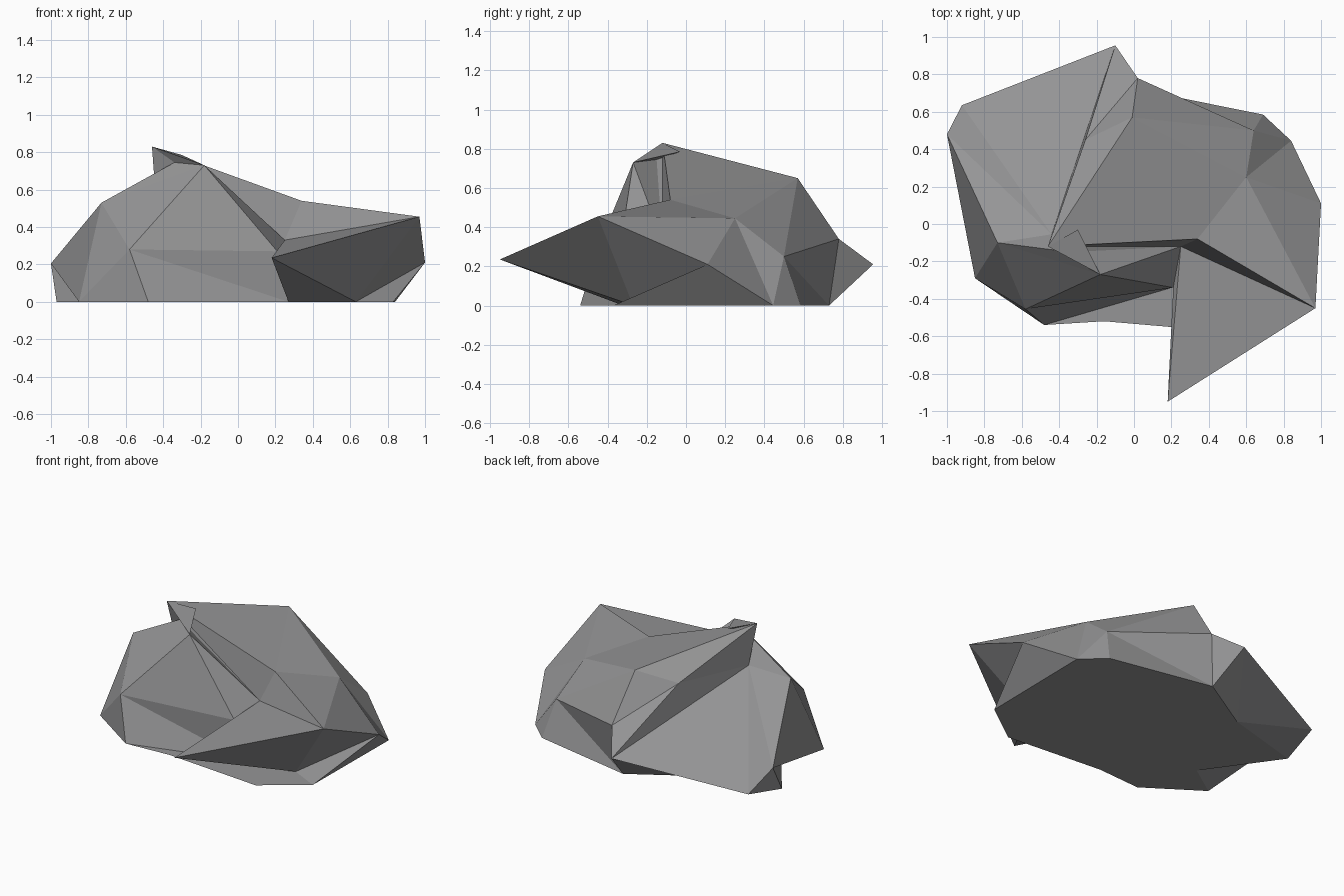
import bpy
import bmesh
from mathutils import Vector

cube = bpy.data.objects.get("Cube")
if cube:
    bpy.data.objects.remove(cube, do_unlink=True)

# One stone colour
stone = bpy.data.materials.new("stone_grey")
stone.use_nodes = True
grey = (0.30, 0.30, 0.305, 1.0)
stone.diffuse_color = grey
stone.node_tree.nodes["Principled BSDF"].inputs["Base Color"].default_value = grey

# Corners of the ground outline (x, y), in order around the rock
ground = dict(
    front_right=(-.48, -.54), front_mid=(-.16, -.52), front_left=(.54, -.58),
    left_front=(.83, -.37), left_back=(.84, .445), back_left=(.69, .585),
    back_mid=(-.03, .73), back_notch=(-.43, .49), right_back=(-.97, .34),
    right_notch=(-.63, -.14), right_front=(-.85, -.29))

# Feet of the shell that stand inside the outline
inner = dict(wing_root=(.63, -.27), gully_foot=(.27, -.32))

# Corners above the ground
raised = dict(
    right_tip=(-1, .48, .205), back_corner=(-.92, .635, .06),
    back_tip=(-.10, .955, .21), left_tip=(1, .11, .21),
    wing_tip=(.18, -.95, .235), wing_top=(.97, -.45, .455),
    belly=(-.58, -.455, .28), gully=(.21, -.34, .27), cleft=(.25, -.12, .33),
    heel=(.02, .78, .34), back_hip=(.64, .50, .25), left_hip=(.60, .25, .445),
    shoulder=(-.73, -.10, .53), saddle=(-.44, -.055, .56),
    ridge=(-.26, .45, .58), back_peak=(-.01, .57, .65), brow=(.34, -.08, .54),
    front_peak=(-.18, -.27, .73), neck=(-.34, -.15, .745),
    summit=(-.46, -.12, .83), flap_tip=(-.30, -.03, .785))

points = {name: Vector((*xy, 0)) for name, xy in {**ground, **inner}.items()}
points.update({name: Vector(p) for name, p in raised.items()})


def fan(hub, ring):
    """Triangles from a hub corner to each pair along its ring."""
    ring = ring.split()
    return [(hub, a, b) for a, b in zip(ring, ring[1:])]


def build(name, faces, flip_down=False):
    bm = bmesh.new()
    verts = {}
    for face in faces:
        for key in face:
            if key not in verts:
                verts[key] = bm.verts.new(points[key])
        bm.faces.new([verts[key] for key in face])
    bmesh.ops.recalc_face_normals(bm, faces=bm.faces[:])
    if flip_down:
        for f in bm.faces:
            f.normal_update()
            if f.normal.z > 0:
                f.normal_flip()
    mesh = bpy.data.meshes.new(name)
    bm.to_mesh(mesh)
    bm.free()
    mesh.materials.append(stone)
    obj = bpy.data.objects.new(name, mesh)
    bpy.context.collection.objects.link(obj)
    return obj


# Faceted shell, fanned around its main corners
shell = (
    # right flank and front
    fan("right_front", "right_notch right_tip shoulder belly front_right")
    + fan("right_tip", "right_back right_notch")
    + fan("front_peak", "neck shoulder belly gully cleft neck")
    + fan("belly", "front_right gully_foot gully")
    # crown
    + fan("summit", "saddle ridge back_peak brow cleft neck saddle")
    + fan("saddle", "neck shoulder right_tip back_corner back_tip ridge")
    # back
    + fan("heel", "ridge back_tip back_mid back_hip back_peak ridge")
    + fan("back_corner", "right_tip right_back back_notch back_tip")
    + fan("back_mid", "back_tip back_notch")
    # left flank
    + fan("back_hip", "back_mid back_left left_back left_hip back_peak")
    + fan("left_hip", "left_back left_tip wing_top brow back_peak")
    + fan("left_tip", "left_back left_front wing_root")
    # overhanging wing
    + fan("wing_top", "left_tip wing_root wing_tip cleft brow")
    + fan("wing_tip", "cleft gully gully_foot wing_root"))
build("rock_shell", shell)

# Flat ground face, reaching past the shell at the front
build("rock_base", [tuple(ground)], flip_down=True)

# Thin pointed flap on the summit
build("summit_flap", fan("flap_tip", "summit front_peak neck summit")
      + fan("neck", "summit front_peak"))
